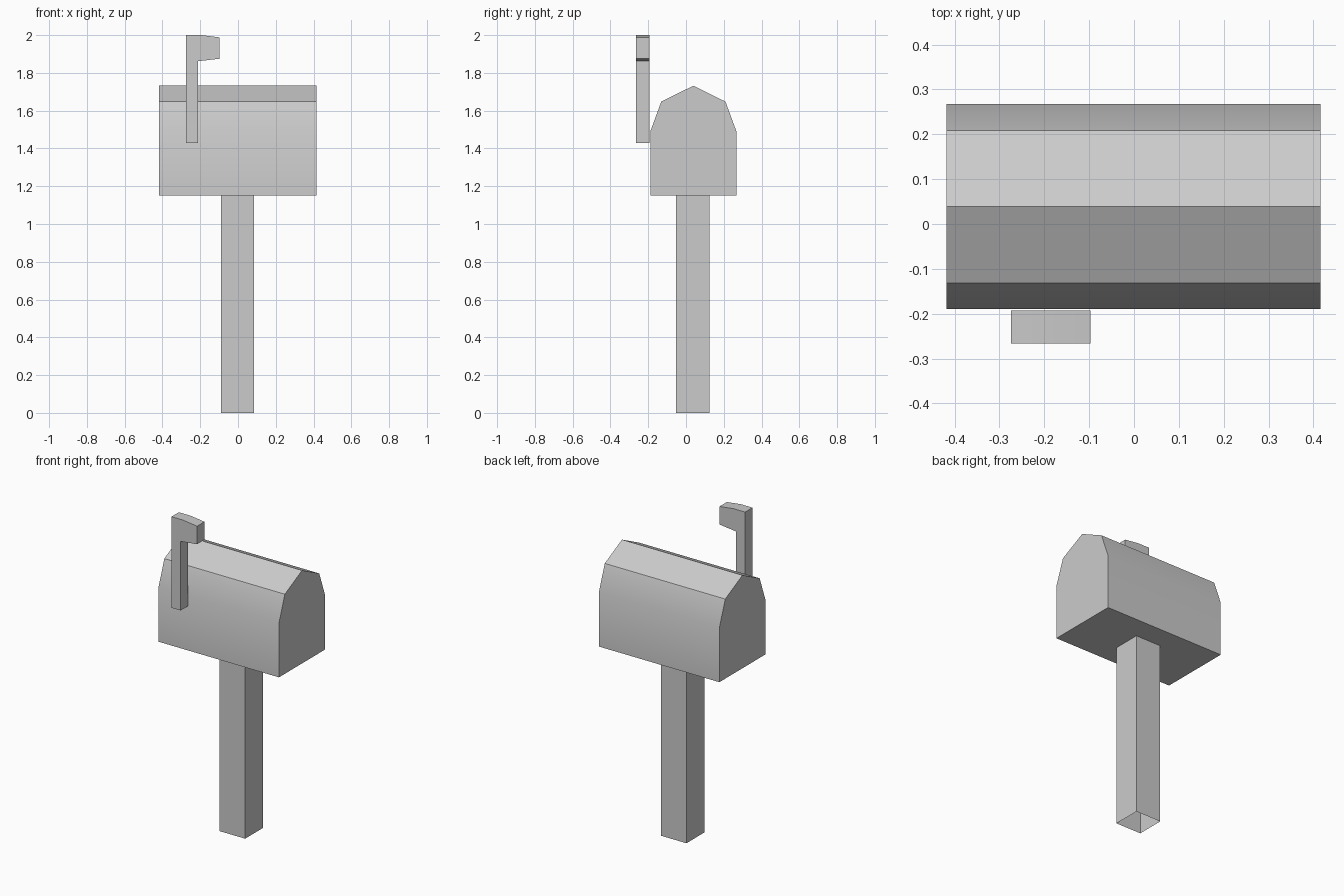
import bpy, bmesh, math
from mathutils import Vector

if "Cube" in bpy.data.objects:
    bpy.data.objects.remove(bpy.data.objects["Cube"])


def prism(name, profile, to_3d, depth, caps=True):
    """Extrude a closed 2D profile along the vector depth."""
    bm = bmesh.new()
    a = [bm.verts.new(to_3d(u, v)) for u, v in profile]
    b = [bm.verts.new(p.co + Vector(depth)) for p in a]
    n = len(a)
    for i in range(n):
        j = (i + 1) % n
        bm.faces.new((a[i], a[j], b[j], b[i]))
    if caps:
        bm.faces.new(a[::-1])
        bm.faces.new(b)
    bmesh.ops.recalc_face_normals(bm, faces=bm.faces)
    mesh = bpy.data.meshes.new(name)
    bm.to_mesh(mesh)
    bm.free()
    obj = bpy.data.objects.new(name, mesh)
    bpy.context.collection.objects.link(obj)
    bpy.ops.object.select_all(action='DESELECT')
    obj.select_set(True)
    bpy.context.view_layer.objects.active = obj
    bpy.ops.object.shade_smooth_by_angle(angle=math.radians(30))
    return obj


# Square post, open at both ends
prism("post", [(-0.09, -0.052), (0.086, -0.052), (0.086, 0.124), (-0.09, 0.124)],
      lambda x, y: (x, y, 0), (0, 0, 1.15), caps=False)

# Box with a faceted roof, symmetric about its ridge
ridge_y = 0.039
half = [(0.228, 1.15), (0.228, 1.49), (0.17, 1.648)]
body = ([(ridge_y + w, z) for w, z in half] + [(ridge_y, 1.732)]
        + [(ridge_y - w, z) for w, z in reversed(half)])
prism("mailbox_body", body, lambda y, z: (-0.418, y, z), (0.834, 0, 0))

# Raised signal flag on the front
flag = [(-0.274, 1.43), (-0.211, 1.43), (-0.211, 1.862), (-0.097, 1.875),
        (-0.097, 1.988), (-0.195, 2.0), (-0.274, 2.0)]
prism("signal_flag", flag, lambda x, z: (x, -0.266, z), (0, 0.073, 0))
